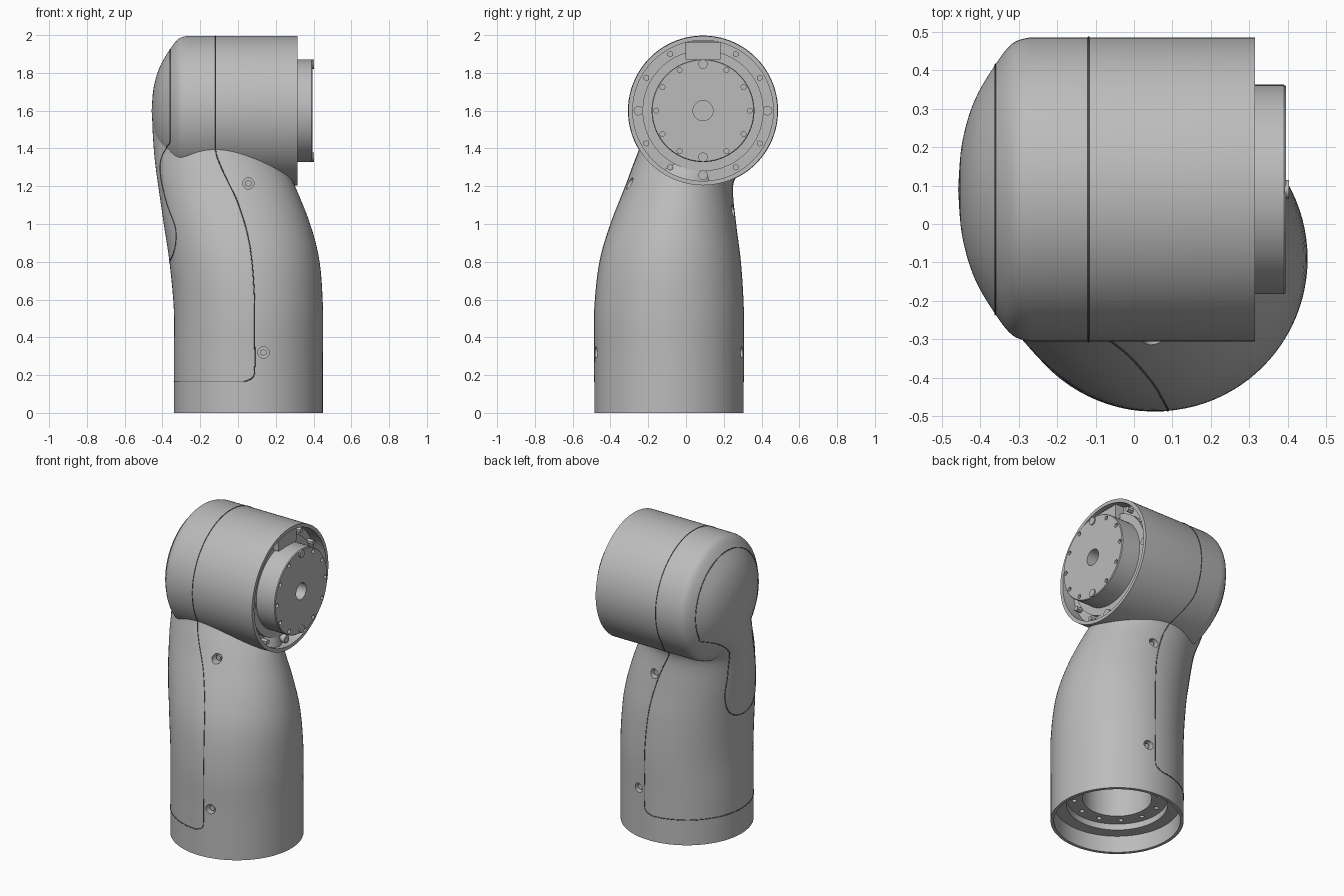
import bpy, bmesh, math
from mathutils import Vector, Matrix
from mathutils.bvhtree import BVHTree

if "Cube" in bpy.data.objects:
    bpy.data.objects.remove(bpy.data.objects["Cube"])


def material(name, value):
    m = bpy.data.materials.new(name)
    m.use_nodes = True
    m.diffuse_color = (value, value, value, 1)
    m.node_tree.nodes["Principled BSDF"].inputs["Base Color"].default_value = m.diffuse_color
    return m


GREY = material("satin grey", 0.5)
DARK = material("seam grey", 0.12)
AXIS = Vector((0, 0.09, 1.6))      # joint axis, along x
BASE = Vector((0.055, -0.09, 0))   # base axis, along z
TO_X = Matrix.Rotation(math.pi / 2, 4, "Y")


def make(name, bm, mat=GREY):
    bmesh.ops.recalc_face_normals(bm, faces=bm.faces)
    me = bpy.data.meshes.new(name)
    bm.to_mesh(me)
    bm.free()
    ob = bpy.data.objects.new(name, me)
    bpy.context.collection.objects.link(ob)
    me.materials.append(mat)
    return ob


def smooth(ob, angle=32):
    bpy.ops.object.select_all(action="DESELECT")
    ob.select_set(True)
    bpy.context.view_layer.objects.active = ob
    bpy.ops.object.shade_smooth_by_angle(angle=math.radians(angle))


def skin(bm, rings):
    # join successive vertex rings and close both ends
    loops = [[bm.verts.new(p) for p in r] for r in rings]
    n = len(loops[0])
    for a, b in zip(loops, loops[1:]):
        for i in range(n):
            bm.faces.new((a[i], a[(i + 1) % n], b[(i + 1) % n], b[i]))
    bm.faces.new(loops[0])
    bm.faces.new(loops[-1])


def turned(bm, profile, centre, along_x=False, n=96):
    # profile: (distance along axis, radius)
    rings = []
    for h, r in profile:
        ring = []
        for i in range(n):
            a = 2 * math.pi * i / n
            c, s = r * math.cos(a), r * math.sin(a)
            ring.append(centre + (Vector((h, c, s)) if along_x else Vector((c, s, h))))
        rings.append(ring)
    skin(bm, rings)


def rod(bm, centre, radius, depth, direction, n=20):
    rot = Vector(direction).to_track_quat("Z", "Y").to_matrix().to_4x4()
    bmesh.ops.create_cone(bm, cap_ends=True, segments=n, radius1=radius, radius2=radius,
                          depth=depth, matrix=Matrix.Translation(centre) @ rot)


def box(bm, centre, size):
    bmesh.ops.create_cube(bm, size=1, matrix=Matrix.Translation(centre) @ Matrix.Diagonal((*size, 1)))


def cut(ob, bm):
    tool = make("cutter", bm)
    tool.hide_render = True
    mod = ob.modifiers.new("cut", "BOOLEAN")
    mod.operation, mod.solver, mod.object = "DIFFERENCE", "EXACT", tool
    bpy.context.view_layer.objects.active = ob
    bpy.ops.object.modifier_apply(modifier=mod.name)
    bpy.data.objects.remove(tool)


def spline(points, steps):
    # smooth curve through tuples of any length
    pts = [points[0], *points, points[-1]]
    out = []
    for a, b, c, d in zip(pts, pts[1:], pts[2:], pts[3:]):
        for k in range(steps):
            t = k / steps
            out.append([0.5 * (2 * q + (r - p) * t + (2 * p - 5 * q + 4 * r - s) * t * t
                               + (3 * q - p - 3 * r + s) * t ** 3) for p, q, r, s in zip(a, b, c, d)])
    return out + [list(points[-1])]


def axis_point(x, radius, degrees):
    a = math.radians(degrees)
    return AXIS + Vector((x, radius * math.cos(a), radius * math.sin(a)))


# arm body: oval sections as (z, x min, x max, y min, y max)
sections = [(0, -.34, .45, -.485, .305), (.3, -.34, .45, -.485, .305), (.55, -.34, .45, -.485, .305),
            (.8, -.363, .432, -.458, .29), (1, -.393, .382, -.4, .265), (1.2, -.422, .302, -.32, .247),
            (1.3, -.436, .255, -.283, .29), (1.4, -.446, .2, -.245, .34), (1.55, -.453, .1, -.2, .36),
            (1.7, -.44, 0, -.13, .31), (1.84, -.39, -.1, -.06, .24)]
bm = bmesh.new()
rings = []
for z, x0, x1, y0, y1 in spline(sections, 5):
    rings.append([Vector(((x0 + x1) / 2 + (x1 - x0) / 2 * math.cos(t), (y0 + y1) / 2 + (y1 - y0) / 2 * math.sin(t), z))
                  for t in (2 * math.pi * i / 96 for i in range(96))])
skin(bm, rings)
body = make("arm_body", bm)

# joint drum: domed end and open, recessed end
bm = bmesh.new()
dome = spline([(-.457, .004), (-.447, .12), (-.415, .23), (-.36, .325), (-.315, .38), (-.27, .395)], 5)
turned(bm, dome + [(.315, .395), (.315, .372), (.235, .372), (.235, .32), (.26, .32), (.26, .01)], AXIS, True, 128)
drum = make("joint_drum", bm)

# surface lookup for seams and screw holes
trees = [BVHTree.FromObject(o, bpy.context.evaluated_depsgraph_get()) for o in (body, drum)]


def hit(origin, direction):
    o, d = Vector(origin), Vector(direction)
    found = [h for h in (t.ray_cast(o, d) for t in trees) if h[0]]
    return min(found, key=lambda h: h[3])[0] if found else None


def seam(name, points, closed=False):
    points = [p for p in points if p]
    cu = bpy.data.curves.new(name, "CURVE")
    cu.dimensions, cu.bevel_depth, cu.bevel_resolution = "3D", 0.0028, 1
    sp = cu.splines.new("POLY")
    sp.points.add(len(points) - 1)
    for q, p in zip(sp.points, points):
        q.co = (*p, 1)
    sp.use_cyclic_u = closed
    cu.materials.append(DARK)
    bpy.context.collection.objects.link(bpy.data.objects.new(name, cu))


# shell split line down the front and back, around the drum and the base
split = spline([(-.118, 1.42), (-.115, 1.37), (-.08, 1.28), (0, 1.11), (.06, .9), (.085, .65), (.088, .4),
                (.088, .23), (.075, .185), (.03, .165)], 8)
for side, name in ((-1, "front"), (1, "back")):
    seam(name + "_split_seam", [hit((x, side * 2, z), (0, -side, 0)) for x, z in split])
seam("drum_seam", [axis_point(-.118, .395, a) for a in range(-28, 212, 4)])
seam("base_seam", [BASE + Vector((.395 * math.cos(a), .395 * math.sin(a), .165))
                   for a in (math.radians(94 + 2 * i) for i in range(87))])

# cover plate outline on the domed side, with a tail down the arm
outline = [(.09 + .325 * math.cos(math.radians(a)), 1.6 + .325 * math.sin(math.radians(a)))
           for a in range(-30, 211, 20)]
outline += [(-.13, 1.4), (-.1, 1.3), (-.17, 1.12), (-.25, .97), (-.22, .85), (-.1, .8), (.03, .83),
            (.085, .95), (.09, 1.12), (.12, 1.28), (.24, 1.38), outline[0]]
seam("cover_seam", [hit((-2, y, z), (1, 0, 0)) for y, z in spline(outline, 5)], True)

# hollow underside with a bolt ring, and the countersunk screw holes
cavity = bmesh.new()
turned(cavity, [(-.1, .375), (.11, .375), (.11, .3), (.15, .3), (.15, .205), (.5, .205)], BASE)
bolts = bmesh.new()
for i in range(12):
    a = math.radians(30 * i + 15)
    rod(bolts, BASE + Vector((.255 * math.cos(a), .255 * math.sin(a), .16)), .014, .06, (0, 0, 1))
holes, heads = bmesh.new(), bmesh.new()
for x, z, side in ((.055, 1.215, -1), (.135, .32, -1), (.055, 1.07, 1), (.135, .32, 1)):
    p = hit((x, side * 2, z), (0, -side, 0))
    rod(holes, p, .03, .08, (0, 1, 0))
    rod(heads, p - Vector((0, side * .032, 0)), .018, .03, (0, 1, 0), 6)
for tool in (cavity, bolts, holes):
    cut(body, tool)
smooth(body)
make("screw_heads", heads)

# joint recess: bolt heads, side and bottom keys, top stop block
bm = bmesh.new()
for a in range(0, 360, 30):
    if a in (0, 180, 270):
        rod(bm, axis_point(.26, .342, a), .025, .06, (1, 0, 0))
    elif a != 90:
        rod(bm, axis_point(.25, .346, a), .017, .05, (1, 0, 0), 6)
box(bm, AXIS + Vector((.25, 0, .315)), (.09, .185, .09))
box(bm, AXIS + Vector((.24, 0, .345)), (.06, .16, .04))
make("recess_fittings", bm)
smooth(drum)

# output flange with its bolt circle, centre bore and two dowel pins
bm = bmesh.new()
turned(bm, [(.2, .272), (.39, .272), (.395, .268), (.395, .01)], AXIS, True)
bm.verts.ensure_lookup_table()
flange = make("output_flange", bm)
tools = bmesh.new()
rod(tools, axis_point(.36, 0, 0), .053, .12, (1, 0, 0), 32)
for a in range(0, 360, 30):
    if a % 180 != 90:
        rod(tools, axis_point(.38, .248, a), .013, .06, (1, 0, 0), 16)
cut(flange, tools)
smooth(flange)
pins = bmesh.new()
for a in (90, 270):
    rod(pins, axis_point(.385, .246, a), .025, .036, (1, 0, 0), 24)
smooth(make("dowel_pins", pins))
